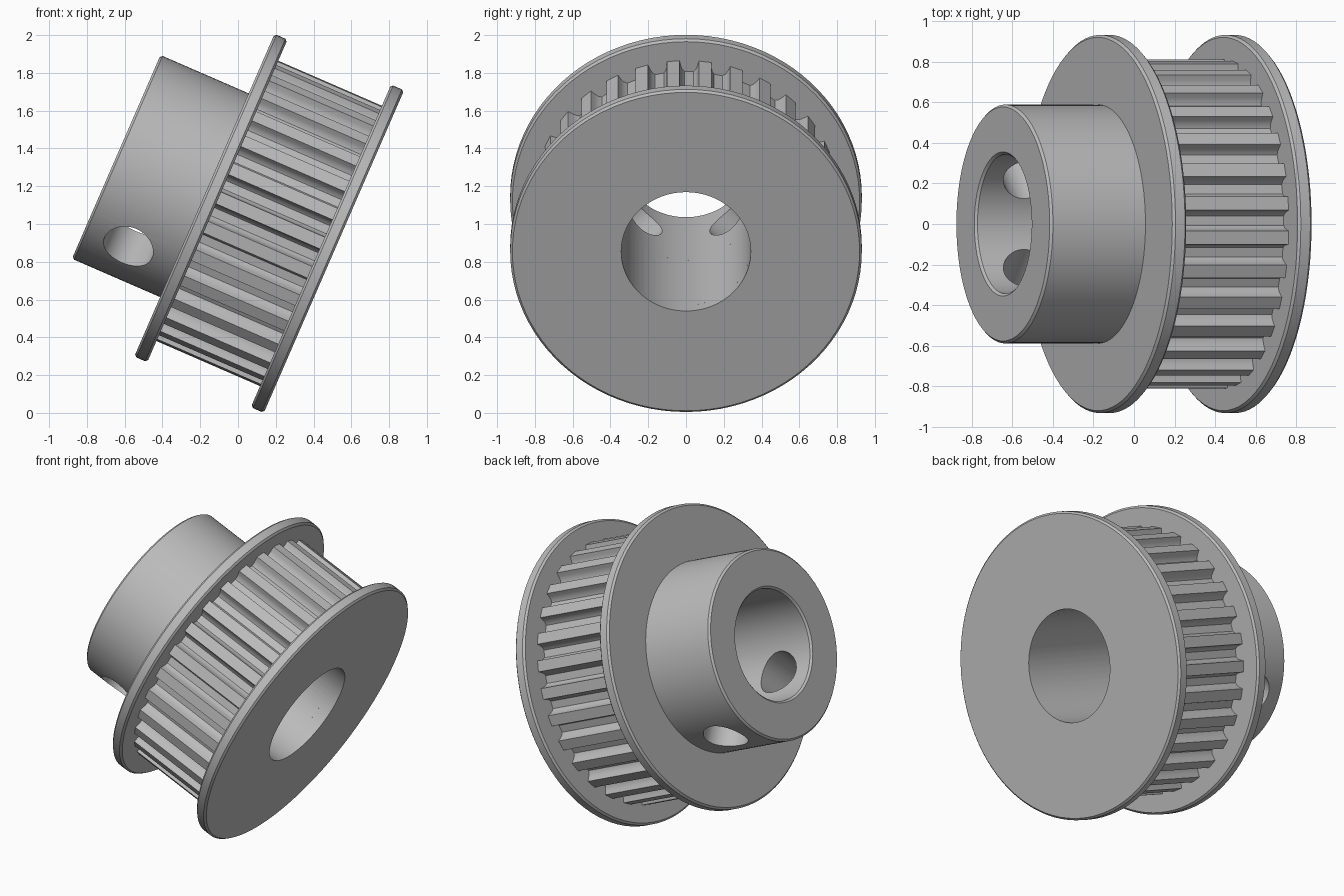
import bpy, bmesh, math
from mathutils import Matrix, Vector

if "Cube" in bpy.data.objects:
    bpy.data.objects.remove(bpy.data.objects["Cube"])

SEGMENTS = 96
TEETH = 30
BORE, HUB, TIP, RIM = 0.343, 0.588, 0.81, 0.931
WIDTH, LENGTH, PLATE = 0.748, 1.257, 0.075   # toothed section, whole length, flange

# Tilted frame: local x is the shaft axis, origin on the right outer face
FRAME = Matrix.Translation((0.508, 0, 0.854)) @ Matrix.Rotation(math.radians(23.5), 4, 'Y')

metal = bpy.data.materials.new("grey metal")
metal.use_nodes = True
metal.diffuse_color = (0.5, 0.5, 0.5, 1)
metal.node_tree.nodes["Principled BSDF"].inputs["Base Color"].default_value = (0.5, 0.5, 0.5, 1)


def add_object(name, bm):
    bmesh.ops.recalc_face_normals(bm, faces=bm.faces)
    mesh = bpy.data.meshes.new(name)
    bm.to_mesh(mesh)
    bm.free()
    mesh.materials.append(metal)
    obj = bpy.data.objects.new(name, mesh)
    bpy.context.collection.objects.link(obj)
    obj.matrix_world = FRAME
    return obj


def select(obj):
    bpy.ops.object.select_all(action='DESELECT')
    obj.select_set(True)
    bpy.context.view_layer.objects.active = obj


def smooth(obj):
    select(obj)
    bpy.ops.object.shade_smooth_by_angle(angle=math.radians(30))


def ring_body(name, loops):
    """Bridge loops of (x, radius, angle) points into a closed ring."""
    bm = bmesh.new()
    rows = [[bm.verts.new((x, r * math.sin(a), r * math.cos(a))) for x, r, a in loop]
            for loop in loops]
    for i, row in enumerate(rows):
        following = rows[(i + 1) % len(rows)]
        for j in range(len(row)):
            k = (j + 1) % len(row)
            bm.faces.new((row[j], row[k], following[k], following[j]))
    return add_object(name, bm)


def lathe(name, profile):
    turn = [math.tau * i / SEGMENTS for i in range(SEGMENTS)]
    return ring_body(name, [[(x, r, a) for a in turn] for x, r in profile])


def flange(name, x0):
    x1, b = x0 + PLATE, 0.012
    smooth(lathe(name, [(x0, BORE), (x0, RIM - b), (x0 + b, RIM),
                        (x1 - b, RIM), (x1, RIM - b), (x1, BORE)]))


# Flanges
flange("right_flange", -PLATE)
flange("left_flange", -WIDTH)

# Toothed belt ring with rounded grooves
side = [(2.4, TIP), (2.7, 0.785), (3.2, 0.762), (4.2, 0.747)]
pitch = 360 / TEETH
tooth = [(-2.4, TIP)] + side + [(pitch - d, r) for d, r in reversed(side[1:])]
outline = [(math.radians(7.2 + pitch * n + d), r) for n in range(TEETH) for d, r in tooth]
ends = (-WIDTH + PLATE, -PLATE)
outer = [[(x, r, a) for a, r in outline] for x in ends]
inner = [[(x, BORE, a) for a, r in outline] for x in reversed(ends)]
smooth(ring_body("toothed_ring", outer + inner))

# Hub with two radial screw holes
b = 0.012
hub = lathe("hub", [(-WIDTH, BORE), (-WIDTH, HUB), (-LENGTH + b, HUB),
                    (-LENGTH, HUB - b), (-LENGTH, BORE + b), (-LENGTH + b, BORE)])
for sign in (-1, 1):
    direction = Vector((0, sign, -1)).normalized()
    place = (Matrix.Translation(Vector((-LENGTH + 0.25, 0, 0)) + direction * 0.5)
             @ direction.to_track_quat('Z', 'Y').to_matrix().to_4x4())
    bm = bmesh.new()
    bmesh.ops.create_cone(bm, cap_ends=True, segments=48, radius1=0.137, radius2=0.137,
                          depth=0.7, matrix=place)
    cutter = add_object("screw_hole_cutter", bm)
    cutter.hide_render = True
    cut = hub.modifiers.new("screw_hole", 'BOOLEAN')
    cut.operation = 'DIFFERENCE'
    cut.solver = 'EXACT'
    cut.object = cutter
    select(hub)
    bpy.ops.object.modifier_apply(modifier=cut.name)
    bpy.data.objects.remove(cutter)
smooth(hub)
